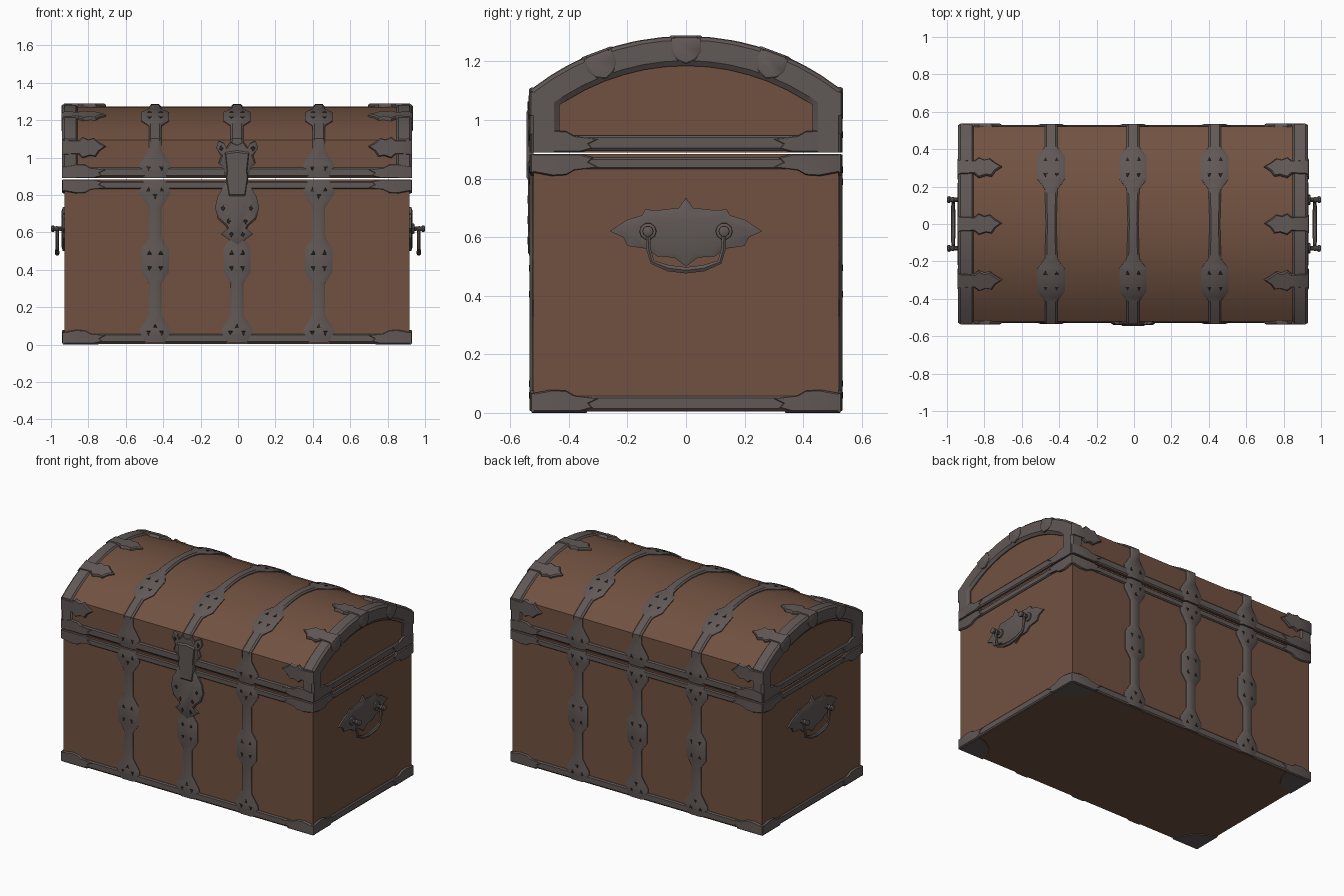
import bpy, bmesh, math
from mathutils import Vector as V

if "Cube" in bpy.data.objects:
    bpy.data.objects.remove(bpy.data.objects["Cube"])

def material(name, rgb):
    m = bpy.data.materials.new(name)
    m.diffuse_color = (*rgb, 1)
    m.use_nodes = True
    m.node_tree.nodes["Principled BSDF"].inputs["Base Color"].default_value = m.diffuse_color
    return m

LEATHER = material("brown leather", (0.165, 0.083, 0.052))
METAL = material("aged iron", (0.118, 0.098, 0.092))
DARK = material("dark iron", (0.022, 0.018, 0.016))

HX, HY = 0.922, 0.52               # half size of the wooden box
SEAM, CORNER, TOP = 0.89, 1.095, 1.273   # lid heights
SAG = TOP - CORNER
R = (HY * HY + SAG * SAG) / (2 * SAG)
HALF = math.asin(HY / R)
SIDE = CORNER - SEAM
LENGTH = 2 * SIDE + 2 * HALF * R
X, Z = V((1, 0, 0)), V((0, 0, 1))

def loft(name, rings, mat):
    """Closed solid through rings of equal point count."""
    bm = bmesh.new()
    vs = [[bm.verts.new(p) for p in ring] for ring in rings]
    n = len(vs[0])
    for a, b in zip(vs, vs[1:]):
        for i in range(n):
            j = (i + 1) % n
            bm.faces.new((a[i], a[j], b[j], b[i]))
    bm.faces.new(vs[0])
    bm.faces.new(vs[-1])
    bmesh.ops.recalc_face_normals(bm, faces=bm.faces)
    me = bpy.data.meshes.new(name)
    bm.to_mesh(me)
    bm.free()
    me.materials.append(mat)
    ob = bpy.data.objects.new(name, me)
    bpy.context.collection.objects.link(ob)
    return ob

def plate(name, outline, o, u, v, n, t, mat=METAL, inset=0.9):
    """Thin plate with bevelled rim, outline given in the u, v plane."""
    c = sum((V(p) for p in outline), V((0, 0))) / len(outline)
    low = [o + u * a + v * b for a, b in outline]
    mid = [p + n * t * 0.6 for p in low]
    top = [o + u * q.x + v * q.y + n * t
           for q in (c + (V(p) - c) * inset for p in outline)]
    return loft(name, [low, mid, top], mat)

def ribbon(name, rows, lat, t):
    """Bevelled strap through (position, normal, half width) rows."""
    return loft(name, [[p - lat * w - n * 0.006, p - lat * w + n * t * 0.35,
                        p - lat * w * 0.7 + n * t, p + lat * w * 0.7 + n * t,
                        p + lat * w + n * t * 0.35, p + lat * w - n * 0.006]
                       for p, n, w in rows], METAL)

def mirrored(half):
    return half + [(-a, b) for a, b in reversed(half) if a > 0]

def lid_path(s):
    """Point and outward normal on the lid, s runs from front seam to back."""
    if s > LENGTH / 2 + 1e-9:
        p, n = lid_path(LENGTH - s)
        return V((0, -p.y, p.z)), V((0, -n.y, n.z))
    if s < SIDE - 1e-6:
        return V((0, -HY, SEAM + s)), V((0, -1, 0))
    a = HALF - (s - SIDE) / R
    n = V((0, -math.sin(a), math.cos(a)))
    p = V((0, 0, TOP - R)) + n * R
    if s < SIDE + 1e-6:                      # mitred corner
        m = (n + V((0, -1, 0))).normalized()
        n = m / m.dot(n)
    return p, n

def lid_s(y):
    return SIDE + R * (HALF + math.asin(y / R))

def interp(table, s):
    for (a, wa), (b, wb) in zip(table, table[1:]):
        if s <= b:
            return wa + (wb - wa) * max(0, s - a) / (b - a)
    return table[-1][1]

ARC = [SIDE + 2 * HALF * R * i / 14 for i in range(15)]

# wooden chest and rounded lid
box = [(-HX, -HY), (HX, -HY), (HX, HY), (-HX, HY)]
loft("chest_body", [[V((a, b, z)) for a, b in box] for z in (0.004, 0.884)], LEATHER)
profile = [lid_path(s)[0] for s in [0] + ARC + [LENGTH]]
loft("lid", [[p + X * x for p in profile] for x in (-0.915, 0.915)], LEATHER)

# vertical straps with medallions
W = 0.034
def medallion(c):
    return [(c - 0.12, W), (c - 0.065, 0.073), (c + 0.065, 0.073), (c + 0.12, W)]

def foot(a, d):
    return [(a, 0.055), (a + d * 0.035, 0.083), (a + d * 0.075, 0.083), (a + d * 0.15, W)]

def strap(name, path, table, x, extra=()):
    ss = sorted({round(s, 6) for s in [k for k, _ in table] + list(extra)})
    ribbon(name, [(path(s)[0] + X * x, path(s)[1], interp(table, s)) for s in ss], X, 0.014)

def pierce(path, s, x, spots):
    """Dark triangular piercings on a medallion."""
    for dx, ds in spots:
        p, n = path(s + ds)
        k = 1 if ds > 0 else -1
        plate("strap_piercing", [(-0.011, -0.012 * k), (0.011, -0.012 * k), (0, 0.012 * k)],
              p + X * (x + dx) + n * 0.0125, X, n.cross(X), n, 0.003, DARK)

FOUR = [(a, b) for a in (-0.03, 0.03) for b in (-0.045, 0.045)]
M1, M2 = lid_s(-0.3), lid_s(0.3)
for x in (-0.438, 0, 0.437):
    for side in (-1, 1):
        wall = lambda s, k=side: (V((0, k * HY, s)), V((0, k, 0)))
        strap("body_strap", wall, foot(0.008, 1) + medallion(0.45) + foot(0.882, -1)[::-1], x)
        pierce(wall, 0.45, x, FOUR)
        pierce(wall, 0.07, x, [(-0.035, -0.01), (0.035, -0.01), (0, 0.03)])
        pierce(wall, 0.82, x, [(-0.035, 0.01), (0.035, 0.01), (0, -0.03)])
    lid_table = (foot(0, 1) + medallion(M1) + [(LENGTH / 2, 0.028)]
                 + medallion(M2) + foot(LENGTH, -1)[::-1])
    strap("lid_strap", lid_path, lid_table, x, ARC)
    for m in (M1, M2):
        pierce(lid_path, m, x, FOUR)
    for m in (0.055, LENGTH - 0.055):
        pierce(lid_path, m, x, [(-0.035, -0.005), (0.035, -0.005)])

# arched edge bands, leaves and tabs at both lid ends
LEAF = [(0, -0.04), (0.085, -0.036), (0.11, -0.058), (0.15, -0.045), (0.18, -0.05), (0.2, -0.02),
        (0.235, 0.004), (0.2, 0.025), (0.17, 0.05), (0.14, 0.042), (0.11, 0.056), (0.085, 0.036), (0, 0.04)]
TAB = mirrored([(0.05, 0), (0.052, 0.045), (0.03, 0.075), (0, 0.088)])
SECTION = [(0.85, -0.004), (0.862, 0.011), (0.922, 0.012), (0.935, 0),
           (0.935, -0.07), (0.922, -0.088), (0.9, -0.088), (0.9, -0.01)]
for k in (-1, 1):
    rings = []
    for s in [0] + ARC + [LENGTH]:
        p, n = lid_path(s)
        rings.append([p + X * k * a + n * b for a, b in SECTION])
    loft("lid_edge_band", rings, METAL)
    for s in (SIDE - 0.04, M1, LENGTH / 2, M2, LENGTH - SIDE + 0.04):
        p, n = lid_path(s)
        plate("lid_leaf", LEAF, p + X * k * 0.935 - n * 0.002, X * -k, n.cross(X), n, 0.018)
    for s in (M1, LENGTH / 2, M2):
        p, n = lid_path(s)
        plate("lid_end_tab", TAB, p + X * k * 0.932 + n * 0.006, n.cross(X), -n, X * k, 0.008)

# horizontal rails and pointed corner plates around the four walls
CLEAF = [(0, 0), (0, 0.062), (0.07, 0.075), (0.12, 0.072), (0.15, 0.055),
         (0.235, 0.045), (0.2, 0.028), (0.215, 0.012), (0.17, 0)]
LEVELS = (("base", 0.004, 1, 0.033, 0.025), ("body_rim", 0.884, -1, 0.852, 0.02),
          ("lid_rim", 0.89, 1, 0.922, 0.026))
for label, edge, up, mid, w in LEVELS:
    for n, along, reach, dist in ((V((0, -1, 0)), X, 0.933, HY), (V((0, 1, 0)), X, 0.933, HY),
                                  (X, V((0, 1, 0)), 0.53, HX), (-X, V((0, 1, 0)), 0.53, HX)):
        o = n * dist
        ribbon(label + "_rail", [(o + along * a + Z * mid, n, w)
                                 for a in (-reach + 0.01, reach - 0.01)], Z, 0.01)
        for k in (-1, 1):
            plate(label + "_corner", CLEAF, o + along * k * reach + Z * edge,
                  along * -k, Z * up, n, 0.013)

# rounded corner plates under the chest
UNDER = [(0, 0), (0.19, 0), (0.17, 0.07), (0.13, 0.13), (0.07, 0.17), (0, 0.19)]
for k in (-1, 1):
    for j in (-1, 1):
        plate("underside_corner", UNDER, V((k * 0.93, j * 0.528, 0.006)),
              X * -k, V((0, -j, 0)), -Z, 0.006, inset=0.97)

# front latch: lock plate, forked crest and hasp
o, n = V((0, -HY, 0)), V((0, -1, 0))
LOCK = mirrored([(0.05, 0.884), (0.075, 0.84), (0.105, 0.79), (0.118, 0.73), (0.1, 0.67), (0.06, 0.635),
                 (0.05, 0.615), (0.085, 0.59), (0.05, 0.565), (0, 0.53)])
CREST = mirrored([(0.06, 0.892), (0.075, 0.95), (0.1, 0.97), (0.085, 1.01), (0.112, 1.05), (0.1, 1.09),
                  (0.075, 1.08), (0.06, 1.05), (0.035, 1.085), (0, 1.07)])
HASP = mirrored([(0.045, 0.79), (0.06, 0.89), (0.055, 0.93), (0.066, 1.03), (0, 1.04)])
plate("lock_plate", LOCK, o, X, Z, n, 0.019)
plate("latch_crest", CREST, o, X, Z, n, 0.017)
plate("hasp", HASP, o, X, Z, n, 0.025)
for k in (-1, 1):
    for a, b in ((0.075, 0.73), (0.045, 0.66), (0.03, 0.59), (0.085, 1.05)):
        plate("latch_piercing", [(-0.012, 0), (0, -0.016), (0.012, 0), (0, 0.014)],
              o + V((k * a, -0.0165, b)), X, Z, n, 0.004, DARK)

# end handles: ornate back plate, turned posts and drop bar
BACK = mirrored([(0, 0.735), (0.025, 0.7), (0.1, 0.692), (0.14, 0.695), (0.15, 0.675), (0.2, 0.66),
                 (0.26, 0.62), (0.215, 0.6), (0.2, 0.57), (0.13, 0.56), (0.1, 0.535), (0.04, 0.53), (0, 0.5)])
POST = [(0.925, 0.03), (0.942, 0.028), (0.945, 0.013), (0.96, 0.011), (0.968, 0.016),
        (0.978, 0.012), (0.986, 0.019), (0.996, 0.018), (1.0, 0.008)]
for k in (-1, 1):
    shift = 0.005 * k if k > 0 else 0.005
    plate("handle_plate", BACK, X * k * HX, V((0, 1, 0)), Z, X * k, 0.016, inset=0.82)
    for j in (-1, 1):
        loft("handle_post", [[V((k * x + shift, j * 0.13 + r * math.cos(i * math.pi / 5),
                                 0.62 + r * math.sin(i * math.pi / 5))) for i in range(10)]
                             for x, r in POST], METAL)
    cu = bpy.data.curves.new("handle_bar", 'CURVE')
    cu.dimensions = '3D'
    cu.bevel_depth, cu.bevel_resolution, cu.use_fill_caps = 0.010, 1, True
    path = [(-0.13, 0.62), (-0.128, 0.56), (-0.115, 0.515), (-0.06, 0.494), (0, 0.487)]
    path += [(-a, b) for a, b in reversed(path[:-1])]
    sp = cu.splines.new('POLY')
    sp.points.add(len(path) - 1)
    for pt, (a, b) in zip(sp.points, path):
        pt.co = (k * 0.967 + shift, a, b, 1)
        pt.radius = 1.25 if abs(a) < 0.07 else 0.9
    cu.materials.append(METAL)
    bpy.context.collection.objects.link(bpy.data.objects.new("handle_bar", cu))

# turn bars into meshes, centre on the handles and smooth
bpy.ops.object.select_all(action='DESELECT')
for ob in bpy.data.objects:
    if ob.type == 'CURVE':
        ob.select_set(True)
        bpy.context.view_layer.objects.active = ob
bpy.ops.object.convert(target='MESH')
for ob in bpy.data.objects:
    ob.location.x -= 0.005
    ob.select_set(True)
bpy.ops.object.shade_smooth_by_angle(angle=math.radians(35))
